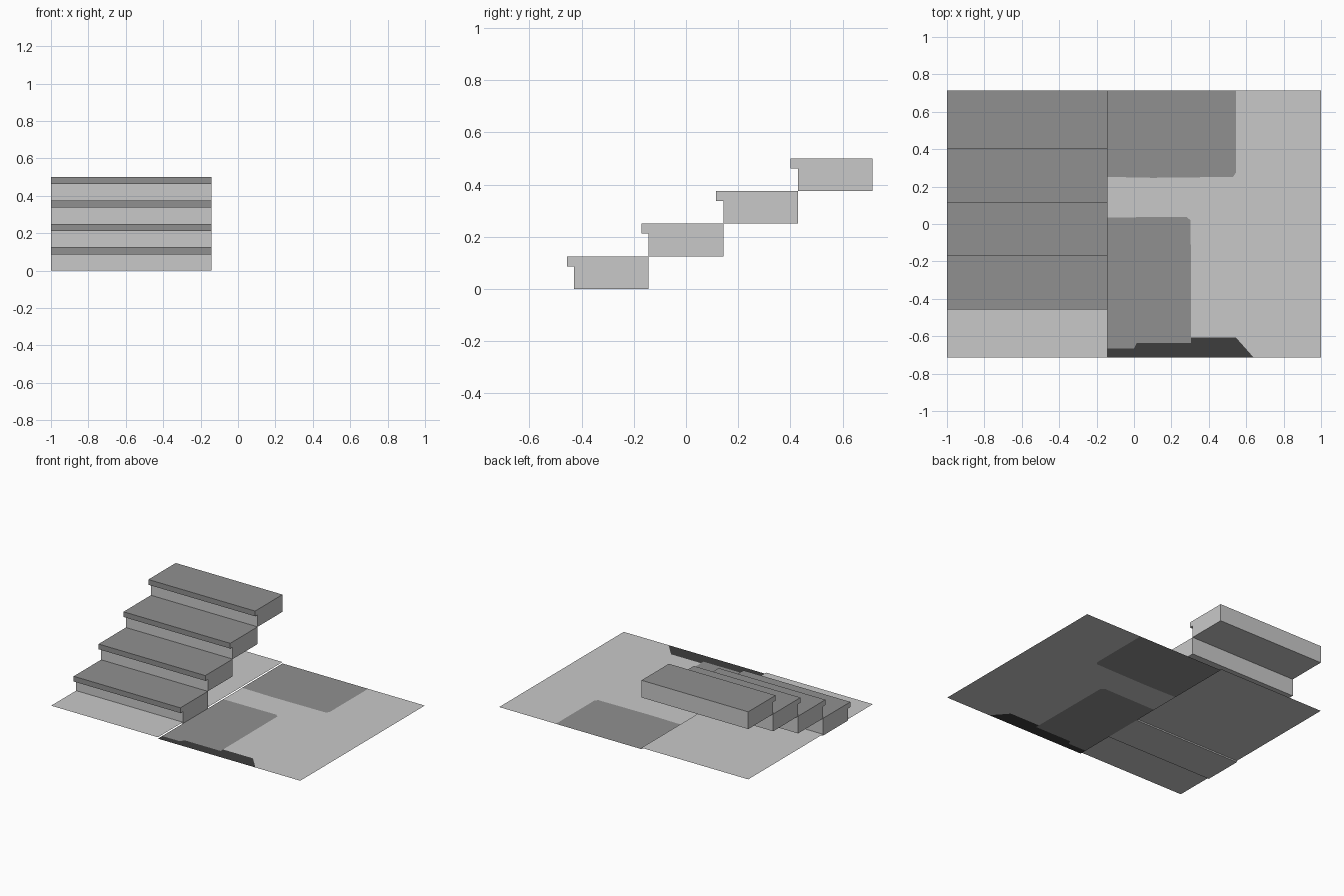
import bpy, bmesh
from mathutils import Vector

if "Cube" in bpy.data.objects:
    bpy.data.objects.remove(bpy.data.objects["Cube"])


def material(name, v):
    m = bpy.data.materials.new(name)
    m.diffuse_color = (v, v, v, 1)
    m.use_nodes = True
    m.node_tree.nodes["Principled BSDF"].inputs["Base Color"].default_value = m.diffuse_color
    return m


MATS = [material("light grey", 0.584), material("mid grey", 0.279),
        material("dark grey", 0.048)]

U = 2 / 7            # tile size
L, R = -1.0, -1 + 3 * U   # staircase side limits
Y = 2.5 * U          # half depth


def finish(bm, name):
    me = bpy.data.meshes.new(name)
    bm.to_mesh(me)
    bm.free()
    for m in MATS:
        me.materials.append(m)
    ob = bpy.data.objects.new(name, me)
    bpy.context.collection.objects.link(ob)
    return ob


def sheet(name, pts, z, mat):
    """Flat upward-facing polygon."""
    bm = bmesh.new()
    f = bm.faces.new([bm.verts.new((x, y, z)) for x, y in pts])
    f.normal_update()
    if f.normal.z < 0:
        f.normal_flip()
    f.material_index = mat
    bmesh.ops.triangulate(bm, faces=[f])
    return finish(bm, name)


def step(name, y, z):
    """Block with an overhanging nosing, darker on its tread and nosing edge."""
    h, nose, lip = 0.125, 0.028, 0.038
    prof = [(y, z), (y + U, z), (y + U, z + h), (y - nose, z + h),
            (y - nose, z + h - lip), (y, z + h - lip)]
    bm = bmesh.new()
    f = bm.faces.new([bm.verts.new((L, a, b)) for a, b in prof])
    ext = bmesh.ops.extrude_face_region(bm, geom=[f])["geom"]
    bmesh.ops.translate(bm, vec=Vector((R - L, 0, 0)),
                        verts=[g for g in ext if isinstance(g, bmesh.types.BMVert)])
    bmesh.ops.recalc_face_normals(bm, faces=bm.faces)
    for f in bm.faces:
        tread = f.normal.z > 0.5
        edge = f.normal.y < -0.5 and f.calc_center_median().y < y - 0.01
        f.material_index = 1 if tread or edge else 0
    return finish(bm, name)


# Staircase
for i in range(4):
    step(f"step_{i + 1}", -1.5 * U + i * U, i * 0.125)

# Floor beside and under the stairs, slightly raised
sheet("floor_front_left", [(L, -Y), (R, -Y), (R, -1.5 * U), (L, -1.5 * U)], 0.01, 0)
sheet("floor_back_left", [(L, -0.5 * U), (R, -0.5 * U), (R, Y), (L, Y)], 0.01, 0)

# Painted floor on the right: shared outlines of the patches
back_edge = [(0.545, Y), (0.545, 0.275), (0.53, 0.252), (0.1, 0.247), (R, 0.252)]
front_edge = [(R, 0.035), (0.28, 0.038), (0.303, 0.02), (0.305, -0.635)]
low_edge = [(0.305, -0.635), (0.015, -0.635), (0.0, -0.665), (R, -0.665)]
dark_edge = [(0.305, -0.607), (0.545, -0.607), (0.64, -Y)]

sheet("back_patch", back_edge + [(R, Y)], 0, 1)
sheet("front_patch", front_edge[:-1] + [dark_edge[0]] + low_edge, 0, 1)
sheet("dark_patch", low_edge[::-1] + dark_edge + [(R, -Y)], 0, 2)
sheet("floor_right", back_edge + front_edge[:-1] + dark_edge + [(1, -Y), (1, Y)], 0, 0)
